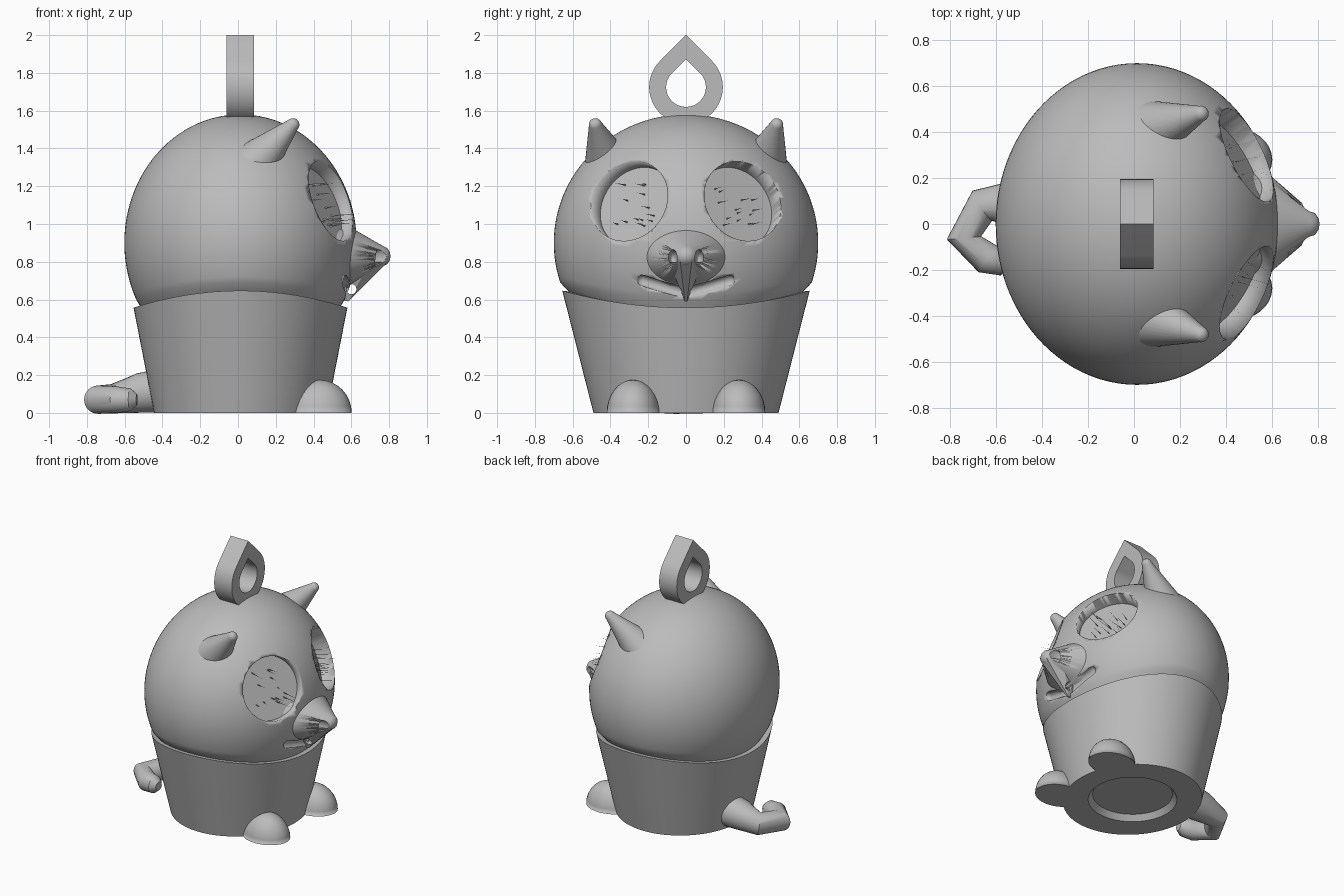
import bpy, bmesh, random
from math import sin, cos, pi, acos, radians
from mathutils import Vector

old = bpy.data.objects.get("Cube")
if old:
    bpy.data.objects.remove(old)

gray = bpy.data.materials.new("plain_gray")
gray.use_nodes = True
gray.diffuse_color = (0.5, 0.5, 0.5, 1)
gray.node_tree.nodes["Principled BSDF"].inputs["Base Color"].default_value = (0.5, 0.5, 0.5, 1)

CX = 0.013          # body axis
SEG = 96
ANGLES = [2 * pi * i / SEG for i in range(SEG)]


def finish(name, bm, smooth=35):
    bmesh.ops.recalc_face_normals(bm, faces=bm.faces)
    me = bpy.data.meshes.new(name)
    bm.to_mesh(me)
    bm.free()
    ob = bpy.data.objects.new(name, me)
    bpy.context.collection.objects.link(ob)
    me.materials.append(gray)
    if smooth:
        activate(ob)
        bpy.ops.object.shade_smooth_by_angle(angle=radians(smooth))
    return ob


def activate(ob):
    bpy.ops.object.select_all(action='DESELECT')
    ob.select_set(True)
    bpy.context.view_layer.objects.active = ob


def loft(name, rings, smooth=35):
    """Skin a list of equal-length rings and cap both ends."""
    bm = bmesh.new()
    vs = [[bm.verts.new(p) for p in r] for r in rings]
    n = len(rings[0])
    for a, b in zip(vs, vs[1:]):
        for i in range(n):
            j = (i + 1) % n
            bm.faces.new((a[i], a[j], b[j], b[i]))
    bm.faces.new(vs[0])
    bm.faces.new(vs[-1])
    return finish(name, bm, smooth)


def tube(name, path, n=32):
    """Round tube through (point, radius) pairs, mitred at the bends."""
    pts = [Vector(p) for p, r in path]
    rings = []
    for k, (p, r) in enumerate(path):
        d = (pts[min(k + 1, len(pts) - 1)] - pts[max(k - 1, 0)]).normalized()
        side = d.cross(Vector((0, 0, 1))).normalized()
        up = side.cross(d)
        rings.append([pts[k] + r * (cos(2 * pi * i / n) * side + sin(2 * pi * i / n) * up)
                      for i in range(n)])
    return loft(name, rings)


def capsule(name, a, b, ra, rb, n=32):
    """Tapered rod from a to b with a rounded far end."""
    a, b = Vector(a), Vector(b)
    d = (b - a).normalized()
    path = [(a, ra)]
    for t in range(6):
        ang = t * pi / 2 / 5.3
        path.append((b + d * rb * sin(ang), rb * cos(ang)))
    return tube(name, path, n)


def ball(name, center, radii):
    bm = bmesh.new()
    bmesh.ops.create_uvsphere(bm, u_segments=32, v_segments=16, radius=1)
    for v in bm.verts:
        v.co = Vector([c + r * q for c, r, q in zip(center, radii, v.co)])
    return finish(name, bm)


def cut(target, cutter):
    cutter.hide_render = True
    activate(target)
    m = target.modifiers.new("cut", 'BOOLEAN')
    m.operation = 'DIFFERENCE'
    m.solver = 'EXACT'
    m.object = cutter
    bpy.ops.object.modifier_apply(modifier=m.name)
    bpy.data.objects.remove(cutter)


def oval(rx, ry, z):
    """Ring around the body axis; z may depend on the angle."""
    return [(CX + rx * cos(a), ry * sin(a), z(a) if callable(z) else z) for a in ANGLES]


# Head: ellipsoid cut off along a saddle-shaped seam, chamfered under the edge
def seam(a):
    return 0.6 + 0.09 * sin(a) ** 2


def head_ring(t):
    ring = []
    for a in ANGLES:
        th = t * acos((seam(a) - 0.9) / 0.68)
        ring.append((CX + 0.615 * sin(th) * cos(a), 0.7 * sin(th) * sin(a), 0.9 + 0.68 * cos(th)))
    return ring


head_rings = [head_ring(0.005 + 0.995 * k / 40) for k in range(41)]
head_rings.append(oval(0.52, 0.615, lambda a: seam(a) - 0.055))
head = loft("head", head_rings)

# Pot-shaped body with a round recess underneath
pot = loft("body", [
    oval(0.27, 0.27, 0.04), oval(0.3, 0.3, 0), oval(0.457, 0.49, 0),
    oval(0.566, 0.655, lambda a: seam(a) - 0.043),
    oval(0.5, 0.6, lambda a: seam(a) - 0.05)])

# Eye sockets, with fine bristles standing on their floors
random.seed(4)
for s, side in ((1, "left"), (-1, "right")):
    axis = Vector((0.81, 0.47 * s, 0.34)).normalized()
    rim = Vector((0.5, 0.305 * s, 1.125))
    cut(head, tube("socket_cutter", [(rim - axis * 0.1, 0.222), (rim + axis * 0.3, 0.222)], 64))
    u = axis.cross(Vector((0, 0, 1))).normalized()
    w = u.cross(axis)
    bm = bmesh.new()
    for i in range(14):
        p = rim - axis * 0.1 + u * random.uniform(-0.12, 0.12) + w * random.uniform(-0.13, 0.13)
        tip = p + Vector((random.uniform(0.06, 0.15), random.uniform(0.02, 0.06) * s, 0.015))
        bm.faces.new([bm.verts.new(q) for q in (p, p + w * 0.008, tip)])
    finish(side + "_eye_bristles", bm, 0)

    # Mouth groove
    cut(head, capsule("mouth_cutter", (0.59, 0.01 * s, 0.635), (0.565, 0.23 * s, 0.7), 0.03, 0.03, 24))

    # Ear
    capsule(side + "_ear", (0.09, 0.415 * s, 1.32), (0.29, 0.48 * s, 1.525), 0.125, 0.035)

    # Foot: half ball resting on the ground
    foot = ball(side + "_foot", (0.43, 0.28 * s, 0), (0.172, 0.14, 0.175))
    bm = bmesh.new()
    bm.from_mesh(foot.data)
    bmesh.ops.bisect_plane(bm, geom=bm.verts[:] + bm.edges[:] + bm.faces[:],
                           plane_co=(0, 0, 0), plane_no=(0, 0, -1), clear_outer=True)
    bmesh.ops.holes_fill(bm, edges=[e for e in bm.edges if e.is_boundary])
    bm.to_mesh(foot.data)
    bm.free()

# Snout: oval cone with a rounded tip
snout = loft("snout", [
    [(x, ry * cos(a), 0.83 + rz * sin(a)) for a in ANGLES[::2]]
    for x, ry, rz in ((0.5, 0.245, 0.19), (0.6, 0.205, 0.15), (0.77, 0.058, 0.052),
                      (0.79, 0.045, 0.042), (0.803, 0.025, 0.024), (0.807, 0.005, 0.005))])
for s in (1, -1):
    cut(snout, ball("nostril_cutter", (0.755, 0.07 * s, 0.82), (0.07, 0.025, 0.045)))

# Wedge running from the nose down to the chin, pierced at the mouth
bm = bmesh.new()
corners = [(0.795, 0.03, 0.8), (0.795, -0.03, 0.8), (0.7, 0.09, 0.8), (0.7, -0.09, 0.8),
           (0.54, 0.07, 0.76), (0.54, -0.07, 0.76), (0.585, 0.006, 0.59), (0.585, -0.006, 0.59),
           (0.53, 0, 0.6)]
bmesh.ops.convex_hull(bm, input=[bm.verts.new(c) for c in corners])
chin = finish("chin_wedge", bm, 0)
cut(chin, tube("chin_cutter", [((0.6, -0.2, 0.655), 0.027), ((0.6, 0.2, 0.655), 0.027)], 24))

# Curled tail behind the body
tail = [((-0.38, 0.08, 0.12), 0.12), ((-0.52, 0.085, 0.105), 0.105),
        ((-0.66, 0.08, 0.075), 0.078), ((-0.74, -0.06, 0.07), 0.075),
        ((-0.64, -0.15, 0.07), 0.07), ((-0.57, -0.165, 0.07), 0.06), ((-0.535, -0.17, 0.07), 0.03)]
tube("tail", tail)


# Hanging loop: extruded teardrop ring on top
def drop(r, x):
    arc = [radians(45 + 270 * k / 48) for k in range(49)]
    pts = [(x, r * sin(a), 1.725 + r * cos(a)) for a in arc]
    return pts + [(x, 0, 1.725 + r * 1.414)]


loop = loft("hanging_loop", [drop(0.195, -0.06), drop(0.195, 0.085)])
cut(loop, loft("loop_cutter", [drop(0.105, -0.2), drop(0.105, 0.2)]))
